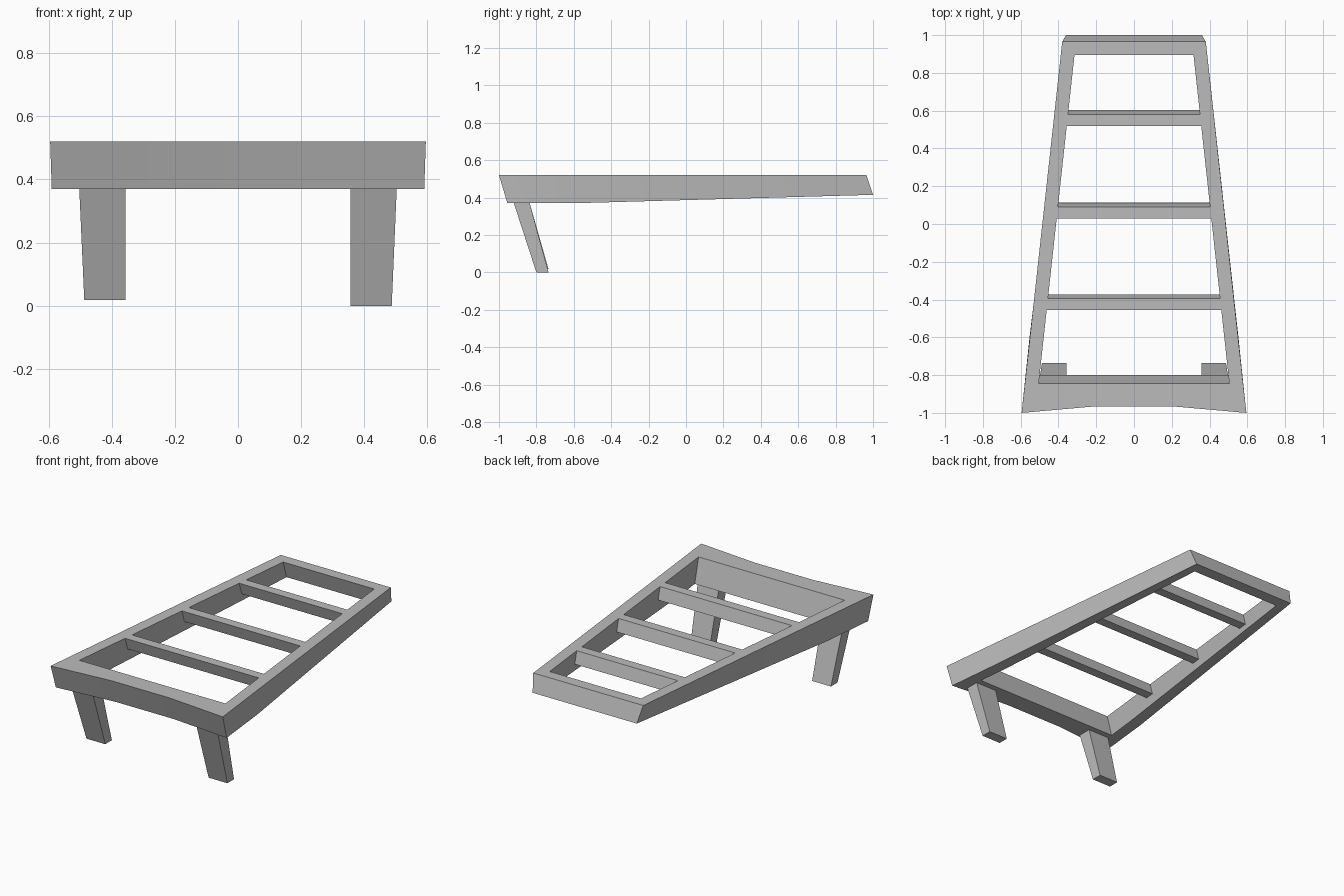
import bpy
import bmesh

cube = bpy.data.objects.get("Cube")
if cube:
    bpy.data.objects.remove(cube, do_unlink=True)

# Single plain grey finish
grey = bpy.data.materials.new("plain_grey")
grey.use_nodes = True
colour = (0.5, 0.5, 0.5, 1)
grey.diffuse_color = colour
grey.node_tree.nodes["Principled BSDF"].inputs["Base Color"].default_value = colour


def make_object(name, bm):
    bmesh.ops.recalc_face_normals(bm, faces=bm.faces)
    mesh = bpy.data.meshes.new(name)
    bm.to_mesh(mesh)
    bm.free()
    mesh.materials.append(grey)
    obj = bpy.data.objects.new(name, mesh)
    bpy.context.collection.objects.link(obj)
    return obj


def prism(name, bottom, top):
    """Solid between two four-cornered outlines."""
    bm = bmesh.new()
    low = [bm.verts.new(p) for p in bottom]
    high = [bm.verts.new(p) for p in top]
    bm.faces.new(low)
    bm.faces.new(high)
    for i in range(4):
        j = (i + 1) % 4
        bm.faces.new((low[i], low[j], high[j], high[i]))
    return make_object(name, bm)


def mirrored_loop(half):
    """Closed outline from its +x half."""
    return half + [(-x, y, z) for x, y, z in reversed(half)]


def inner_x(y):
    """Half width of the opening between the side rails."""
    return 0.315 + (0.895 - y) * 0.109


TOP = 0.52
LOW = 0.37
BACK_LOW = 0.415
LEAN = 0.3

# Tapered frame: four outlines joined into a closed ring
outer_top = [(0.2, -0.965, TOP), (0.595, -1, TOP), (0.551, -0.6, TOP), (0.38, 0.965, TOP)]
outer_low = [(0.2, -0.92, LOW), (0.59, -0.955, LOW), (0.553, -0.6, LOW), (0.36, 1, BACK_LOW)]
inner_top = [(0.2, -0.845, TOP)] + [(inner_x(y), y, TOP) for y in (-0.845, -0.6, 0.895)]
inner_low = [(0.2, -0.8, LOW)] + [
    (inner_x(y), y, z) for y, z in ((-0.8, LOW), (-0.6, LOW), (0.925, BACK_LOW))]

bm = bmesh.new()
loops = [[bm.verts.new(p) for p in mirrored_loop(half)]
         for half in (outer_top, inner_top, inner_low, outer_low)]
for a, b in zip(loops, loops[1:] + loops[:1]):
    for i in range(len(a)):
        j = (i + 1) % len(a)
        bm.faces.new((a[i], a[j], b[j], b[i]))
frame = make_object("frame", bm)

# Leaning cross bars, flush with the top of the frame
BAR_HEIGHT = 0.075


def bar_outline(front, back, z):
    shift = (TOP - z) * LEAN
    return [(side * inner_x(y + shift), y + shift, z)
            for side, y in ((-1, front), (1, front), (1, back), (-1, back))]


for name, front in (("front", -0.455), ("middle", 0.03), ("rear", 0.52)):
    back = front + 0.06
    prism(name + "_cross_bar",
          bar_outline(front, back, TOP - BAR_HEIGHT),
          bar_outline(front, back, TOP))

# Slanted legs, rising a little way into the front board
for name, side, foot in (("left_leg", 1, 0.0), ("right_leg", -1, 0.018)):
    def leg_outline(outer, front, back, z):
        return [(side * x, y, z) for x, y in
                ((0.357, front), (outer, front), (outer, back), (0.357, back))]

    prism(name,
          leg_outline(0.487, -0.8, -0.735, foot),
          leg_outline(0.503, -0.922, -0.837, LOW + 0.005))

# Soft shading across the gentle bends of the frame
bpy.ops.object.select_all(action="DESELECT")
frame.select_set(True)
bpy.context.view_layer.objects.active = frame
bpy.ops.object.shade_smooth_by_angle()
